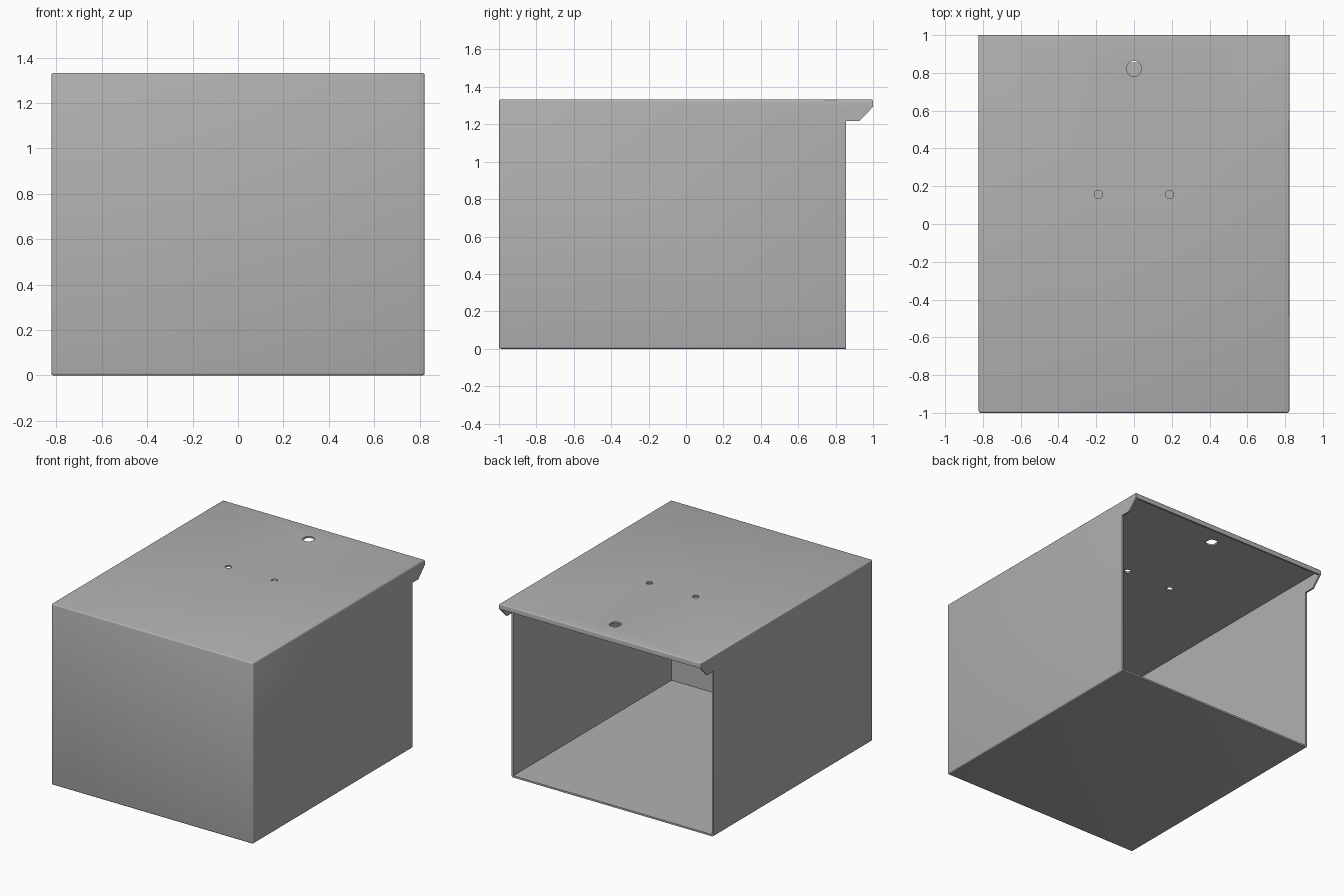
import bpy
import bmesh
import math
from mathutils import Matrix

cube = bpy.data.objects.get("Cube")
if cube:
    bpy.data.objects.remove(cube, do_unlink=True)

HALF_W, HEIGHT, WALL = 0.822, 1.333, 0.013
BACK, LIP = 0.855, 1.293  # opening plane and lower edge of the rear lip

grey = bpy.data.materials.new("sheet grey")
grey.use_nodes = True
colour = (0.445, 0.445, 0.445, 1)
grey.diffuse_color = colour
grey.node_tree.nodes["Principled BSDF"].inputs["Base Color"].default_value = colour


def add_object(name, bm):
    bmesh.ops.recalc_face_normals(bm, faces=bm.faces)
    mesh = bpy.data.meshes.new(name)
    bm.to_mesh(mesh)
    bm.free()
    mesh.materials.append(grey)
    obj = bpy.data.objects.new(name, mesh)
    bpy.context.collection.objects.link(obj)
    return obj


def side_prism(profile, half_width):
    """Extrude a (y, z) outline across x."""
    bm = bmesh.new()
    face = bm.faces.new([bm.verts.new((-half_width, y, z)) for y, z in profile])
    out = bmesh.ops.extrude_face_region(bm, geom=[face])
    verts = [v for v in out["geom"] if isinstance(v, bmesh.types.BMVert)]
    bmesh.ops.translate(bm, verts=verts, vec=(2 * half_width, 0, 0))
    return bm


def cut(target, cutter):
    mod = target.modifiers.new(cutter.name, "BOOLEAN")
    mod.operation = "DIFFERENCE"
    mod.solver = "EXACT"
    mod.object = cutter
    bpy.context.view_layer.objects.active = target
    bpy.ops.object.modifier_apply(modifier=mod.name)
    bpy.data.objects.remove(cutter, do_unlink=True)


# Outer body with the overhanging rear edge, rounded at the folds
bm = side_prism([(-1, 0), (BACK, 0), (BACK, 1.217), (0.925, 1.217),
                 (1, LIP), (1, HEIGHT), (-1, HEIGHT)], HALF_W)


def is_fold(edge):
    a, b = (v.co for v in edge.verts)
    front = a.y < -0.99 and b.y < -0.99
    top = a.z > HEIGHT - 0.01 and b.z > HEIGHT - 0.01
    bottom = a.z < 0.01 and b.z < 0.01 and abs(a.x - b.x) < 0.01
    return front or top or bottom


bmesh.ops.bevel(bm, geom=[e for e in bm.edges if is_fold(e)], offset=0.01,
                segments=3, profile=0.5, affect="EDGES")
housing = add_object("housing", bm)

# Hollow interior, open at the back but leaving the short rear lip
roof = HEIGHT - WALL
cavity = side_prism([(WALL - 1, WALL), (1.2, WALL), (1.2, LIP), (1 - WALL, LIP),
                     (1 - WALL, roof), (WALL - 1, roof)], HALF_W - WALL)
cut(housing, add_object("cavity_cutter", cavity))


# Holes through the roof: two screw holes and a flat-sided cable hole
def roof_hole(name, x, y, radius, flat):
    bm = bmesh.new()
    bmesh.ops.create_cone(bm, cap_ends=True, segments=32, radius1=radius,
                          radius2=radius, depth=0.2,
                          matrix=Matrix.Translation((x, y, HEIGHT)))
    for v in bm.verts:
        v.co.x = max(x - flat, min(x + flat, v.co.x))
    bmesh.ops.remove_doubles(bm, verts=bm.verts, dist=0.0001)
    cut(housing, add_object(name, bm))


for side in (-1, 1):
    roof_hole("screw_hole_cutter", side * 0.188, 0.156, 0.022, 1)
roof_hole("cable_hole_cutter", 0, 0.823, 0.041, 0.036)

# Smooth only the rounded folds and hole walls
bpy.ops.object.select_all(action="DESELECT")
housing.select_set(True)
bpy.context.view_layer.objects.active = housing
bpy.ops.object.shade_smooth_by_angle(angle=math.radians(35))
